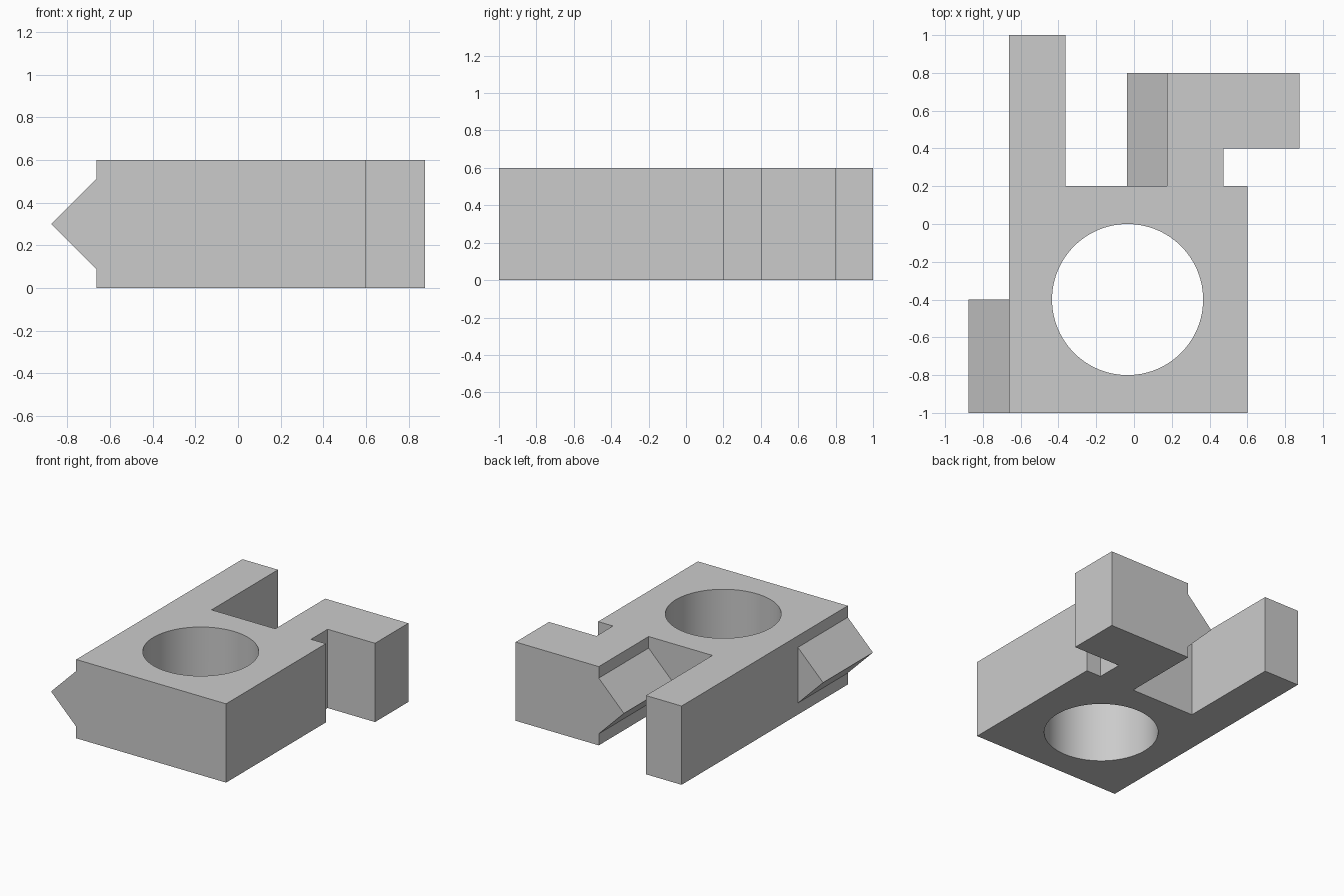
import bpy
import bmesh
from mathutils import Vector

if "Cube" in bpy.data.objects:
    bpy.data.objects.remove(bpy.data.objects["Cube"], do_unlink=True)

HEIGHT = 0.6
RIDGE = 0.212          # depth and half height of the 45 degree ridges
LEFT, RIGHT = -0.663, 0.6
HOOK = 0.175           # inner wall of the hook

grey = bpy.data.materials.new("plain grey")
grey.use_nodes = True
colour = (0.6, 0.6, 0.6, 1)
grey.diffuse_color = colour
grey.node_tree.nodes["Principled BSDF"].inputs["Base Color"].default_value = colour


def prism(name, profile, offset):
    """Extrude a closed profile of 3D points along the offset."""
    bm = bmesh.new()
    face = bm.faces.new([bm.verts.new(p) for p in profile])
    new = bmesh.ops.extrude_face_region(bm, geom=[face], use_keep_orig=True)["geom"]
    verts = [g for g in new if isinstance(g, bmesh.types.BMVert)]
    bmesh.ops.translate(bm, verts=verts, vec=Vector(offset))
    bmesh.ops.recalc_face_normals(bm, faces=bm.faces)
    mesh = bpy.data.meshes.new(name)
    bm.to_mesh(mesh)
    bm.free()
    mesh.materials.append(grey)
    obj = bpy.data.objects.new(name, mesh)
    bpy.context.collection.objects.link(obj)
    return obj


# Block with the straight arm and the hooked arm
outline = [(LEFT, -1), (RIGHT, -1), (RIGHT, 0.2), (HOOK + 0.3, 0.2),
           (HOOK + 0.3, 0.4), (0.875, 0.4), (0.875, 0.8), (HOOK, 0.8),
           (HOOK, 0.2), (LEFT + 0.3, 0.2), (LEFT + 0.3, 1), (LEFT, 1)]
body = prism("body", [(x, y, 0) for x, y in outline], (0, 0, HEIGHT))

# Round hole through the block
bpy.ops.mesh.primitive_cylinder_add(vertices=96, radius=0.4, depth=2,
                                    location=(-0.034, -0.4, HEIGHT / 2))
cutter = bpy.context.object
cutter.name = "hole_cutter"
cutter.hide_render = True
cutter.data.materials.append(grey)
cut = body.modifiers.new("hole", "BOOLEAN")
cut.operation = "DIFFERENCE"
cut.solver = "EXACT"
cut.object = cutter
bpy.ops.object.select_all(action="DESELECT")
body.select_set(True)
bpy.context.view_layer.objects.active = body
bpy.ops.object.modifier_apply(modifier=cut.name)
bpy.data.objects.remove(cutter, do_unlink=True)
bpy.ops.object.shade_smooth_by_angle()

# Pointed ridges on the outer wall and inside the slot
for name, wall, start in (("outer_ridge", LEFT, -1), ("slot_ridge", HOOK, 0.2)):
    mid = HEIGHT / 2
    prism(name, [(wall, start, mid - RIDGE), (wall - RIDGE, start, mid),
                 (wall, start, mid + RIDGE)], (0, 0.6, 0))
